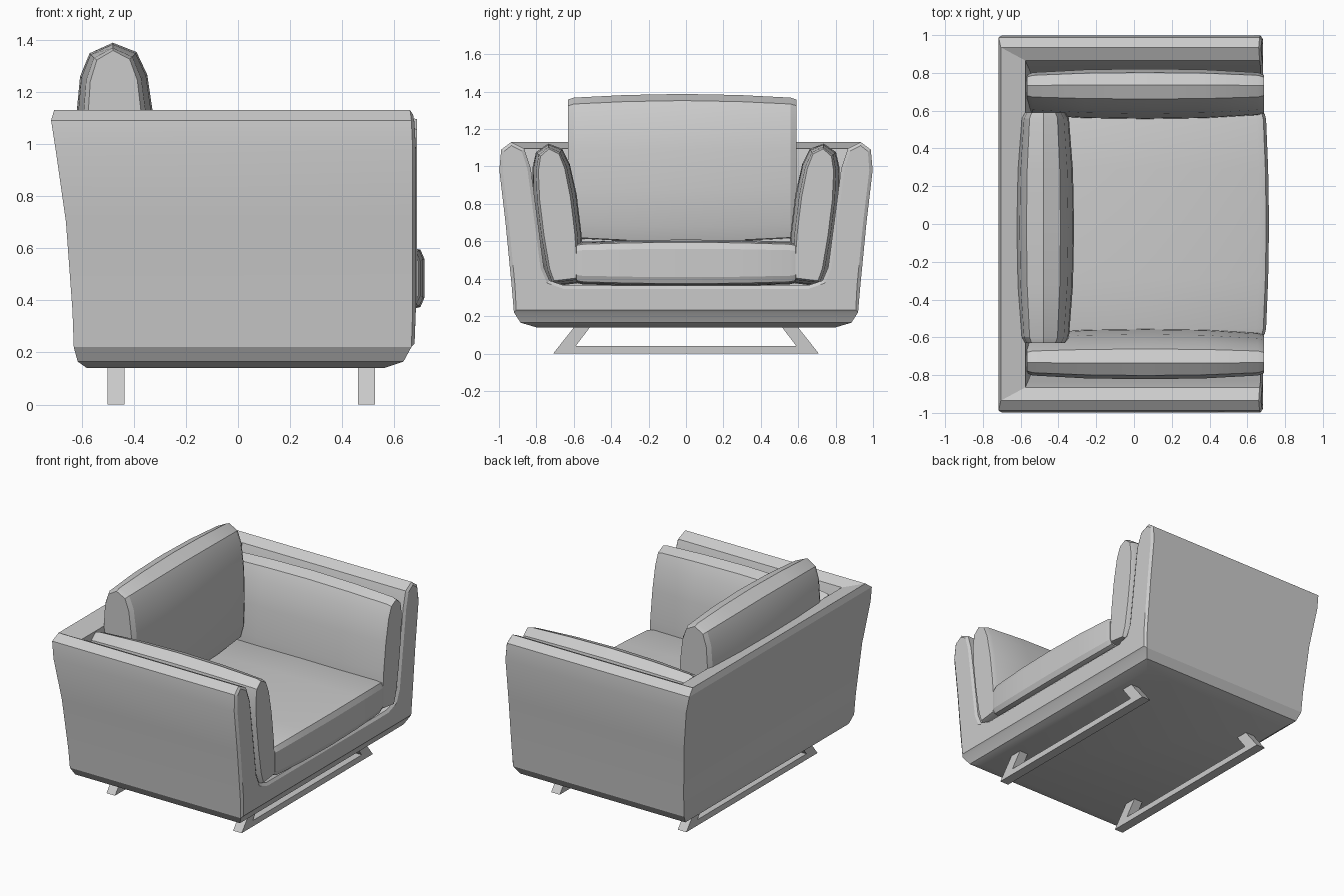
import bpy, bmesh
from math import radians

if "Cube" in bpy.data.objects:
    bpy.data.objects.remove(bpy.data.objects["Cube"])


def finish(name, bm, loc=(0, 0, 0), rot=(0, 0, 0)):
    bmesh.ops.recalc_face_normals(bm, faces=bm.faces)
    me = bpy.data.meshes.new(name)
    bm.to_mesh(me)
    bm.free()
    me.shade_smooth()
    me.set_sharp_from_angle(angle=radians(22))
    ob = bpy.data.objects.new(name, me)
    ob.location = loc
    ob.rotation_euler = [radians(a) for a in rot]
    bpy.context.collection.objects.link(ob)
    return ob


# Shell: wall section (half width, height, back x, front x) swept around three sides
SECTION = [
    (.80, .14, -.58, .56), (.885, .165, -.615, .635), (.92, .22, -.63, .665),
    (.932, .36, -.635, .67), (.965, .70, -.66, .67), (.998, .98, -.70, .67),
    (.988, 1.09, -.717, .665), (.935, 1.13, -.705, .66), (.865, 1.095, -.575, .665),
    (.83, .99, -.56, .67), (.76, .46, -.53, .67), (.73, .39, -.52, .67),
    (.65, .363, -.48, .67)]
CLOSED = 2  # sections below this one also run across the front
bm = bmesh.new()
rings = [[bm.verts.new(p) for p in ((xf, -y, z), (xb, -y, z), (xb, y, z), (xf, y, z))]
         for y, z, xb, xf in SECTION]
for k, (a, b) in enumerate(zip(rings, rings[1:])):
    for i in range(4 if k < CLOSED else 3):
        j = (i + 1) % 4
        bm.faces.new((a[i], a[j], b[j], b[i]))
bm.faces.new(rings[0])
bm.faces.new(rings[-1])
front = bm.faces.new([r[0] for r in rings[CLOSED:]] + [r[3] for r in reversed(rings[CLOSED:])])
bmesh.ops.recalc_face_normals(bm, faces=bm.faces)
bmesh.ops.inset_region(bm, faces=[front], thickness=.018, depth=.012)
finish("shell", bm)

# Cushion sections (thickness, height), half outline from top to bottom
TALL = [(0, .5), (.3, .452), (.43, .34), (.5, .12), (.5, -.15), (.45, -.40), (.36, -.5)]
FLAT = [(.30, .5), (.44, .488), (.475, .46), (.5, 0), (.475, -.46), (.44, -.488), (.30, -.5)]
# Stations along a cushion: position, thickness scale, height scale
STATIONS = [(-.5, .70, .925), (-.475, .82, .95), (-.25, .96, .985), (0, 1, 1),
            (.25, .96, .985), (.475, .82, .95), (.5, .70, .925)]


def cushion(name, half, size, loc, rot, puff=1.0):
    length, thick, height = size
    outline = half + [(-t, h) for t, h in reversed(half) if t > 0]
    bm = bmesh.new()
    rings = []
    for u, st, sh in STATIONS:
        st, sh = 1 - (1 - st) * puff, 1 - (1 - sh) * puff
        rings.append([bm.verts.new((u * length, t * thick * st, h * height * sh))
                      for t, h in outline])
    n = len(outline)
    for a, b in zip(rings, rings[1:]):
        for i in range(n):
            j = (i + 1) % n
            bm.faces.new((a[i], a[j], b[j], b[i]))
    bm.faces.new(rings[0])
    bm.faces.new(rings[-1])
    return finish(name, bm, loc, rot)


cushion("seat_cushion", FLAT, (1.17, .25, 1.26), (.085, 0, .484), (90, 0, 90), .5)
cushion("back_cushion", TALL, (1.22, .30, .79), (-.47, -.02, .993), (-1.5, 0, 90))
for side, s in (("left", 1), ("right", -1)):
    cushion("arm_cushion_" + side, TALL, (1.255, .235, .76), (.06, s * .69, .745), (-7 * s, 0, 0))

# Sled legs: open trapezoid frames
HALF = [(.51, .145), (.59, .04)]
OUTER = [(.71, 0), (.595, .145)]
profile = OUTER + HALF + [(-y, z) for y, z in reversed(OUTER + HALF)]
for name, x in (("back_leg_frame", -.5), ("front_leg_frame", .46)):
    bm = bmesh.new()
    face = bm.faces.new([bm.verts.new((x, y, z)) for y, z in profile])
    new = bmesh.ops.extrude_face_region(bm, geom=[face])["geom"]
    bmesh.ops.translate(bm, vec=(.065, 0, 0),
                        verts=[v for v in new if isinstance(v, bmesh.types.BMVert)])
    finish(name, bm)
